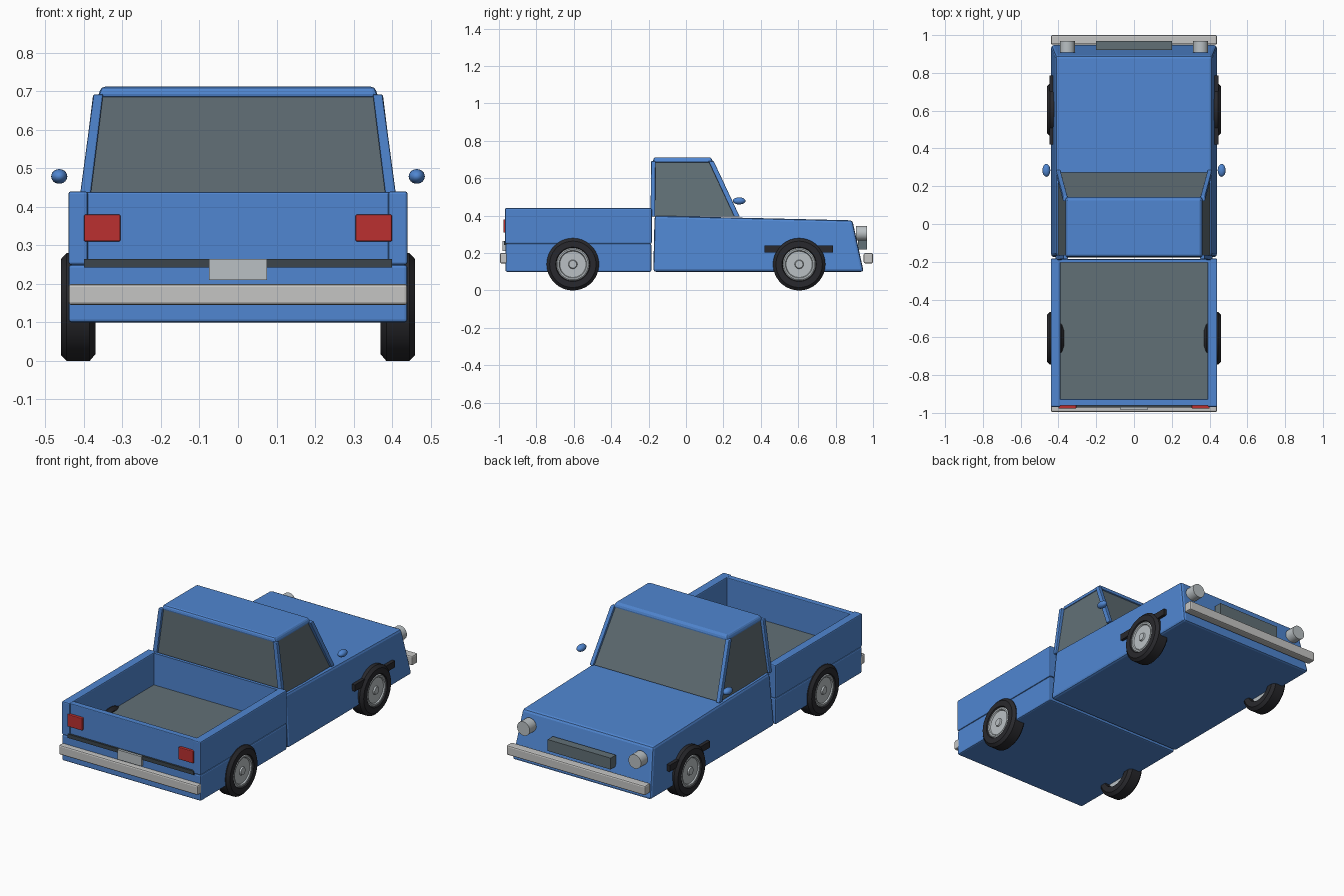
import bpy, bmesh, math
from mathutils import Matrix, Vector

cube = bpy.data.objects.get("Cube")
if cube:
    bpy.data.objects.remove(cube, do_unlink=True)


def material(name, r, g, b):
    m = bpy.data.materials.new(name)
    m.use_nodes = True
    m.diffuse_color = (r, g, b, 1)
    m.node_tree.nodes["Principled BSDF"].inputs["Base Color"].default_value = (r, g, b, 1)
    return m


BLUE = material("blue paint", .08, .24, .64)
GLASS = material("grey glass", .12, .16, .18)
TRIM = material("dark trim", .045, .06, .07)
RUBBER = material("black rubber", .022, .022, .026)
CHROME = material("bumper chrome", .56, .56, .55)
SILVER = material("pale silver", .49, .53, .55)
RED = material("red lamp", .5, .03, .03)


def finish(name, bm, mat, bevel=0, smooth=False):
    bmesh.ops.recalc_face_normals(bm, faces=bm.faces)
    me = bpy.data.meshes.new(name)
    bm.to_mesh(me)
    bm.free()
    me.materials.append(mat)
    ob = bpy.data.objects.new(name, me)
    bpy.context.collection.objects.link(ob)
    if bevel:
        mod = ob.modifiers.new("soft edges", "BEVEL")
        mod.width = bevel
        mod.segments = 2
    if smooth:
        bpy.ops.object.select_all(action="DESELECT")
        ob.select_set(True)
        bpy.context.view_layer.objects.active = ob
        bpy.ops.object.shade_smooth_by_angle(angle=math.radians(35))
    return ob


def block(name, mat, x, y, z, top_x=None, top_y=None, front_z=None, bevel=0, side=1):
    """Six-sided block; the top may be narrower, shifted or sloped."""
    top_x, top_y = top_x or x, top_y or y
    tops = (z[1], z[1] if front_z is None else front_z)
    bm = bmesh.new()
    order = ((0, 0), (1, 0), (1, 1), (0, 1))
    low = [bm.verts.new((side * x[i], y[j], z[0])) for i, j in order]
    high = [bm.verts.new((side * top_x[i], top_y[j], tops[j])) for i, j in order]
    bm.faces.new(low)
    bm.faces.new(high)
    for i in range(4):
        j = (i + 1) % 4
        bm.faces.new((low[i], low[j], high[j], high[i]))
    return finish(name, bm, mat, bevel)


def wide(w):
    return (-w, w)


def lathe(name, mat, profile, centre, side, closed):
    """Turn an (x, radius) profile around the axle."""
    bm = bmesh.new()
    vs = [bm.verts.new((x, 0, r)) for x, r in profile]
    edges = [bm.edges.new(p) for p in zip(vs, vs[1:])]
    if closed:
        edges.append(bm.edges.new((vs[-1], vs[0])))
    bmesh.ops.spin(bm, geom=vs + edges, cent=(0, 0, 0), axis=(1, 0, 0),
                   angle=math.tau, steps=36, use_merge=True)
    bmesh.ops.remove_doubles(bm, verts=bm.verts, dist=.0005)
    for v in bm.verts:
        v.co = Vector((v.co.x * side, v.co.y + centre[0], v.co.z + centre[1]))
    finish(name, bm, mat, smooth=True)


# Cab body with bonnet
block("cab_body", BLUE, wide(.44), (-.175, .95), (.1, .4), wide(.415), (-.168, .89),
      front_z=.375, bevel=.014)

# Glasshouse and roof
block("cab_glass", GLASS, wide(.402), (-.178, .272), (.395, .69), wide(.357), (-.172, .132))
block("roof", BLUE, wide(.365), (-.178, .145), (.683, .712), wide(.355), (-.172, .135), bevel=.01)

# Load bed
block("bed_base", BLUE, wide(.44), (-.965, -.185), (.1, .25), bevel=.008)
block("bed_floor", GLASS, wide(.395), (-.935, -.19), (.24, .256))
block("bed_front_wall", BLUE, wide(.395), (-.205, -.187), (.25, .438))
block("tailgate", BLUE, wide(.395), (-.961, -.927), (.25, .438), bevel=.004)

# Tailgate trim and number plate
block("tailgate_strip", TRIM, wide(.4), (-.972, -.95), (.243, .265))
block("number_plate", SILVER, wide(.075), (-.982, -.96), (.21, .265))

# Bumpers and grille
block("rear_bumper", CHROME, wide(.44), (-.995, -.955), (.145, .2), bevel=.008)
block("front_bumper", CHROME, wide(.44), (.95, 1), (.145, .2), bevel=.008)
block("grille", GLASS, wide(.2), (.92, .968), (.22, .285))

TYRE = [(.37, .09), (.37, .122), (.385, .14), (.445, .14), (.46, .124),
        (.46, .092), (.452, .087)]
HUB = [(.4, 0), (.4, .09), (.452, .09), (.457, .082), (.456, .074), (.449, .07),
       (.449, .024), (.457, .02), (.457, 0)]

for side, label in ((1, "left"), (-1, "right")):
    # Window pillars
    block(label + "_rear_pillar", BLUE, (.387, .415), (-.19, -.165), (.395, .692),
          (.35, .375), (-.186, -.163), bevel=.004, side=side)
    block(label + "_front_pillar", BLUE, (.39, .413), (.258, .287), (.395, .692),
          (.352, .376), (.12, .148), bevel=.004, side=side)

    # Bed sides and tail lamps
    block(label + "_bed_side", BLUE, (.39, .44), (-.968, -.183), (.25, .44), bevel=.006, side=side)
    block(label + "_tail_lamp", RED, (.305, .4), (-.977, -.95), (.31, .38), bevel=.004, side=side)

    # Dark bar behind each front wheel
    block(label + "_side_bar", RUBBER, (.4, .447), (.42, .785), (.203, .24), side=side)

    # Headlamps
    bm = bmesh.new()
    bmesh.ops.create_cone(bm, cap_ends=True, segments=24, radius1=.04, radius2=.04, depth=.06,
                          matrix=Matrix.Translation((side * .353, .938, .306))
                          @ Matrix.Rotation(math.pi / 2, 4, "X"))
    finish(label + "_headlamp", bm, SILVER, smooth=True)

    # Door mirrors
    bm = bmesh.new()
    bmesh.ops.create_uvsphere(bm, u_segments=20, v_segments=12, radius=1,
                              matrix=Matrix.Translation((side * .464, .284, .479))
                              @ Matrix.Diagonal((.021, .034, .019, 1)))
    finish(label + "_mirror", bm, BLUE, smooth=True)

    # Wheels
    for y, end in ((.605, "front"), (-.605, "rear")):
        lathe(f"{label}_{end}_tyre", RUBBER, TYRE, (y, .14), side, True)
        lathe(f"{label}_{end}_hub", SILVER, HUB, (y, .14), side, False)
